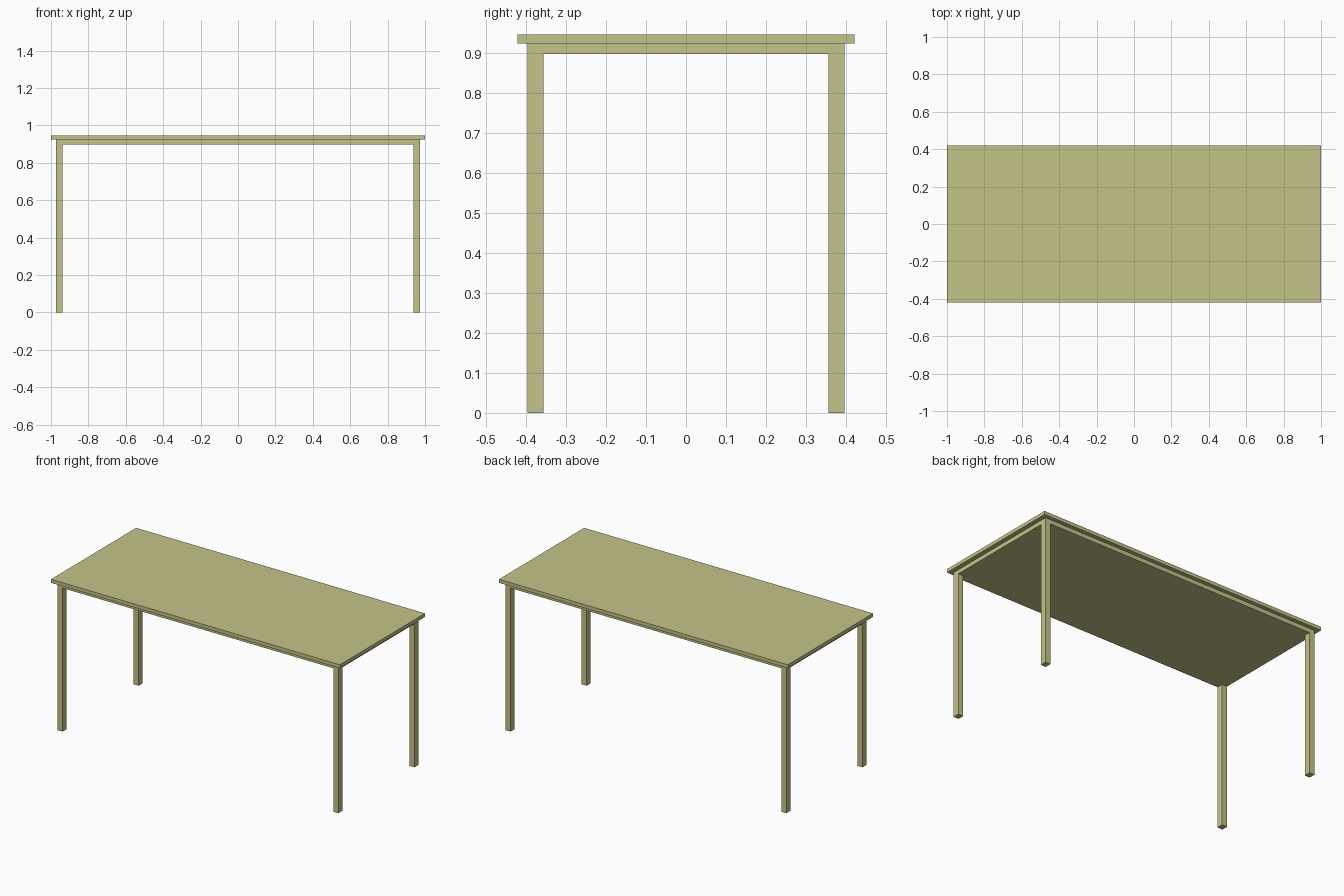
import bpy

if "Cube" in bpy.data.objects:
    bpy.data.objects.remove(bpy.data.objects["Cube"])

mat = bpy.data.materials.new("pale_olive")
mat.diffuse_color = (0.56, 0.55, 0.25, 1)
mat.use_nodes = True
mat.node_tree.nodes["Principled BSDF"].inputs["Base Color"].default_value = mat.diffuse_color


def box(name, lo, hi):
    """Axis-aligned box between two corners."""
    bpy.ops.mesh.primitive_cube_add(size=1, location=[(a + b) / 2 for a, b in zip(lo, hi)])
    ob = bpy.context.object
    ob.name = name
    ob.scale = [b - a for a, b in zip(lo, hi)]
    bpy.ops.object.transform_apply(location=False, rotation=False, scale=True)
    ob.data.materials.append(mat)
    return ob


TOP_Z, SLAB_Z, UNDER_Z = 0.946, 0.924, 0.898
LX, LY = 0.972, 0.396          # outer faces of legs and under slab
WX, WY = 0.035, 0.04           # leg section

# Overhanging top and the solid inset slab beneath it
box("table_top", (-1, -0.421, SLAB_Z), (1, 0.421, TOP_Z))
box("under_slab", (-LX, -LY, UNDER_Z), (LX, LY, SLAB_Z))

# Four corner legs, flush with the slab
for sx, side in ((-1, "left"), (1, "right")):
    for sy, end in ((-1, "front"), (1, "back")):
        cx, cy = sx * (LX - WX / 2), sy * (LY - WY / 2)
        box(f"{end}_{side}_leg",
            (cx - WX / 2, cy - WY / 2, 0),
            (cx + WX / 2, cy + WY / 2, UNDER_Z))
